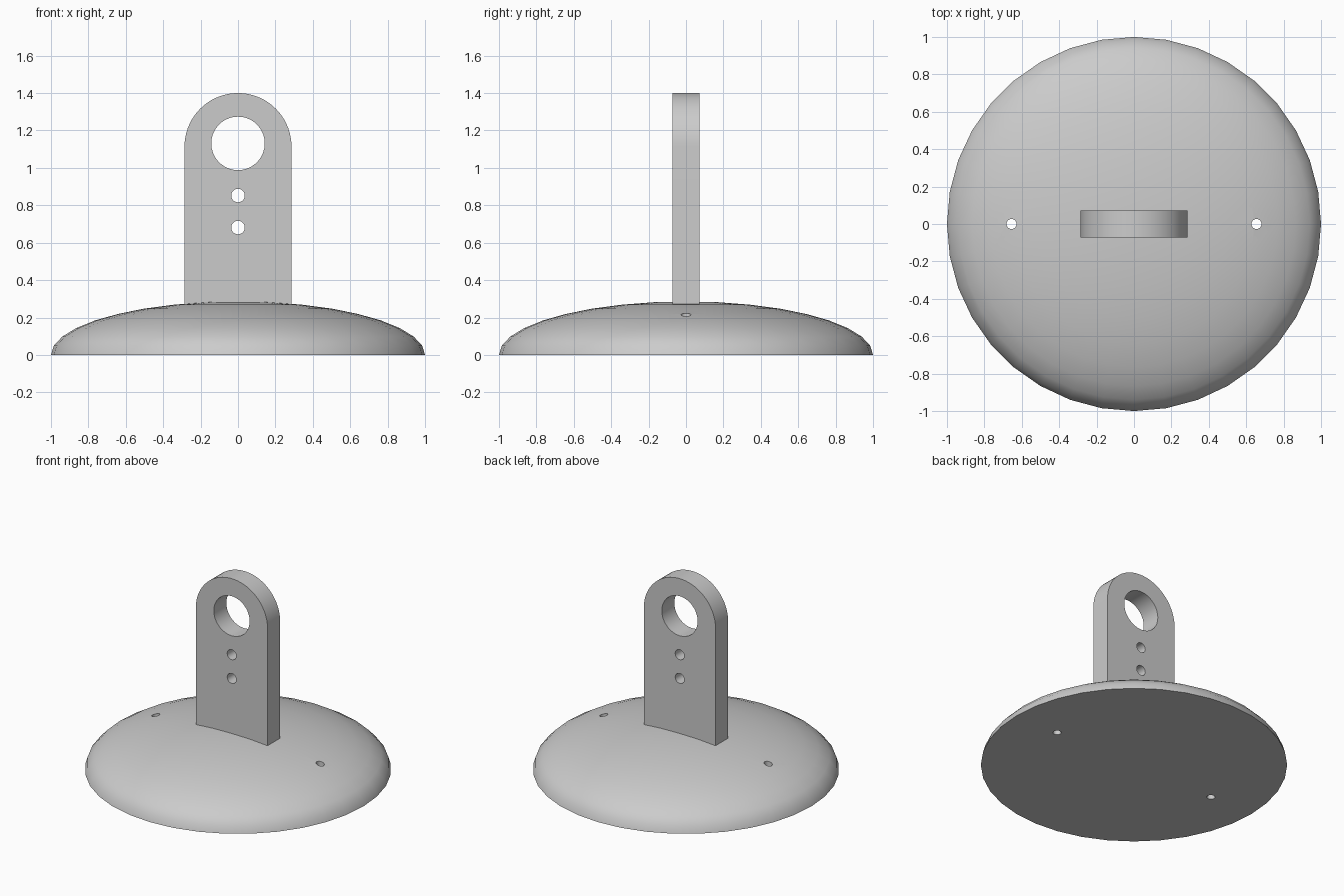
import bpy
import bmesh
from math import radians, sin, cos, pi

old = bpy.data.objects.get("Cube")
if old:
    bpy.data.objects.remove(old, do_unlink=True)

RADIUS, HEIGHT = 1.0, 0.286           # domed base
HALF_W, HALF_T = 0.286, 0.0715        # upright plate
ARC_Z, FOOT_Z = 1.114, 0.2

grey = bpy.data.materials.new("plain_grey")
grey.use_nodes = True
colour = (0.6, 0.6, 0.6, 1)
grey.diffuse_color = colour
grey.node_tree.nodes["Principled BSDF"].inputs["Base Color"].default_value = colour


def link(name, data):
    obj = bpy.data.objects.new(name, data)
    bpy.context.collection.objects.link(obj)
    return obj


def activate(obj):
    bpy.ops.object.select_all(action='DESELECT')
    obj.select_set(True)
    bpy.context.view_layer.objects.active = obj


def finish(obj):
    obj.data.materials.clear()
    obj.data.materials.append(grey)
    activate(obj)
    bpy.ops.object.shade_smooth_by_angle(angle=radians(30))


def arc(cx, cy, r, start, end, steps):
    angles = [start + (end - start) * i / steps for i in range(steps + 1)]
    return [(cx + r * cos(a), cy + r * sin(a)) for a in angles]


def add_loop(curve, points):
    spline = curve.splines.new('POLY')
    spline.points.add(len(points) - 1)
    for p, (x, y) in zip(spline.points, points):
        p.co = (x, y, 0, 1)
    spline.use_cyclic_u = True


# Domed base: upper half of a flattened sphere, closed underneath
bm = bmesh.new()
bmesh.ops.create_uvsphere(bm, u_segments=36, v_segments=18, radius=RADIUS)
bmesh.ops.delete(bm, geom=[v for v in bm.verts if v.co.z < -0.001], context='VERTS')
bmesh.ops.contextual_create(bm, geom=[e for e in bm.edges if e.is_boundary])
bmesh.ops.scale(bm, vec=(1, 1, HEIGHT), verts=bm.verts)
bmesh.ops.recalc_face_normals(bm, faces=bm.faces)
mesh = bpy.data.meshes.new("domed_base")
bm.to_mesh(mesh)
bm.free()
base = link("domed_base", mesh)

# Two screw holes right through the base
for side in (-1, 1):
    bm = bmesh.new()
    bmesh.ops.create_cone(bm, cap_ends=True, segments=24, radius1=0.027,
                          radius2=0.027, depth=1)
    mesh = bpy.data.meshes.new("screw_hole_cutter")
    bm.to_mesh(mesh)
    bm.free()
    cutter = link("screw_hole_cutter", mesh)
    cutter.location.x = side * 0.655
    cutter.hide_render = True
    mod = base.modifiers.new("screw_hole", 'BOOLEAN')
    mod.operation = 'DIFFERENCE'
    mod.solver = 'EXACT'
    mod.object = cutter
    activate(base)
    bpy.ops.object.modifier_apply(modifier=mod.name)
    bpy.data.objects.remove(cutter, do_unlink=True)
finish(base)

# Upright plate: round-topped outline with one large and two small holes
curve = bpy.data.curves.new("upright_plate", 'CURVE')
curve.dimensions = '2D'
curve.fill_mode = 'BOTH'
curve.extrude = HALF_T
add_loop(curve, [(-HALF_W, FOOT_Z), (HALF_W, FOOT_Z)]
         + arc(0, ARC_Z, HALF_W, 0, pi, 36))
for z, r in ((1.131, 0.143), (0.852, 0.036), (0.681, 0.036)):
    add_loop(curve, arc(0, z, r, 0, 2 * pi, 36)[:-1])
plate = link("upright_plate", curve)
plate.rotation_euler.x = radians(90)
activate(plate)
bpy.ops.object.convert(target='MESH')
plate = bpy.context.view_layer.objects.active
bm = bmesh.new()
bm.from_mesh(plate.data)
bmesh.ops.remove_doubles(bm, verts=bm.verts, dist=0.0005)
bmesh.ops.recalc_face_normals(bm, faces=bm.faces)
bm.to_mesh(plate.data)
bm.free()
finish(plate)
